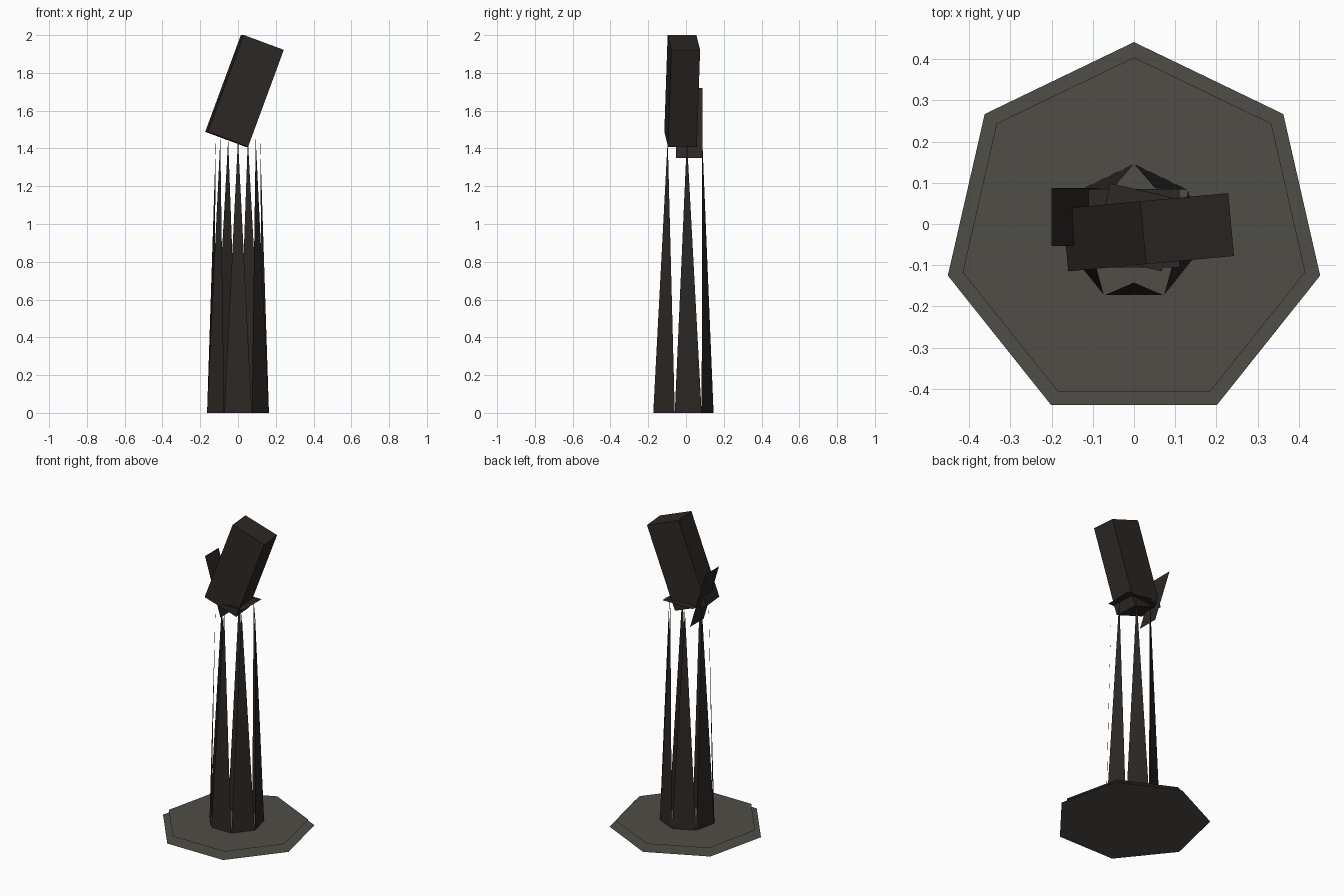
import bpy
from math import sin, cos, pi, radians
from mathutils import Euler

if "Cube" in bpy.data.objects:
    bpy.data.objects.remove(bpy.data.objects["Cube"])


def material(name, rgb):
    m = bpy.data.materials.new(name)
    m.diffuse_color = (*rgb, 1)
    m.use_nodes = True
    m.node_tree.nodes["Principled BSDF"].inputs["Base Color"].default_value = m.diffuse_color
    return m


GROUND = material("grey_stone", (0.08, 0.074, 0.063))
DARK = material("dark_brown", (0.026, 0.021, 0.018))
CY = -0.022  # common centre of the seven-sided parts


def mesh_object(name, verts, faces, mat):
    me = bpy.data.meshes.new(name)
    me.from_pydata(verts, [], faces)
    me.materials.append(mat)
    ob = bpy.data.objects.new(name, me)
    bpy.context.collection.objects.link(ob)
    return ob


def ring(radius, z, offset=0.0):
    angles = [pi / 2 + (k + offset) * 2 * pi / 7 for k in range(7)]
    return [(radius * cos(a), CY + radius * sin(a), z) for a in angles]


def flat_quad(name, size, location, rotation):
    bpy.ops.mesh.primitive_plane_add(size=1, location=location, rotation=rotation)
    ob = bpy.context.object
    ob.name = name
    ob.scale = (*size, 1)
    ob.data.materials.append(DARK)
    return ob


# Base: two thin seven-sided sheets, the smaller one slightly raised
mesh_object("base_lower", ring(0.463, 0), [range(7)], GROUND)
mesh_object("base_upper", ring(0.426, 0.038), [range(7)], GROUND)

# Column: seven flat tapering spikes standing on a heptagon
mesh_object("column_spikes", ring(0.168, 0) + ring(0.12, 1.45, 0.5),
            [(k, (k + 1) % 7, 7 + k) for k in range(7)], DARK)

# Thin sheets at the top of the column
flat_quad("collar", (0.22, 0.19), (0, -0.01, 1.47), (0, 0, 0))
flat_quad("turned_collar", (0.17, 0.18), (0.005, -0.008, 1.475), (0, 0, radians(-13)))
flat_quad("side_sheet", (0.386, 0.14), (-0.145, 0.017, 1.535), (0, radians(73.4), 0))

# Tilted block on top
bpy.ops.mesh.primitive_cube_add(size=1, location=(0.0345, -0.02, 1.705),
                                rotation=Euler((0, radians(20.3), radians(5.3))))
block = bpy.context.object
block.name = "top_block"
block.scale = (0.228, 0.153, 0.547)
block.data.materials.append(DARK)
